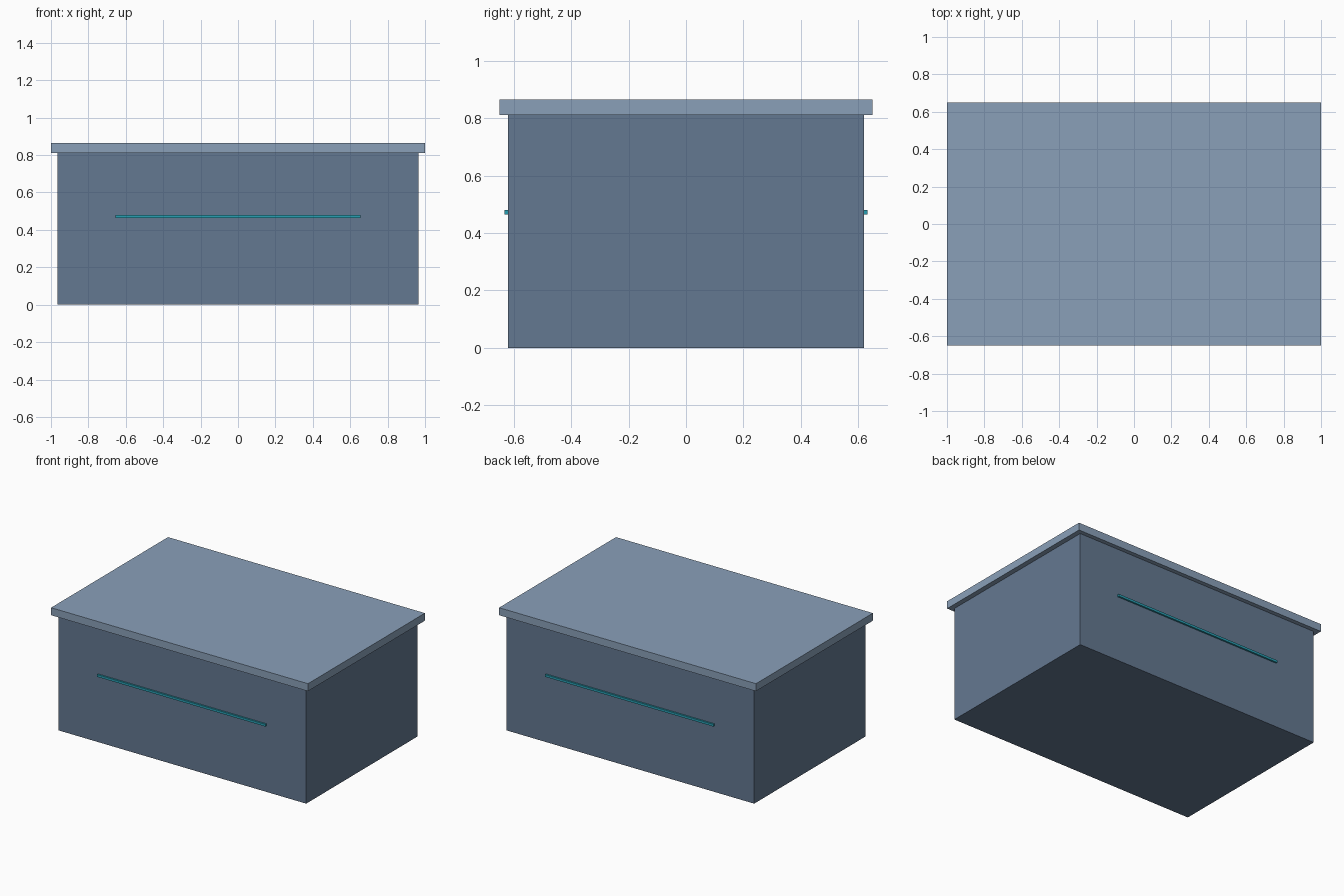
import bpy

if "Cube" in bpy.data.objects:
    bpy.data.objects.remove(bpy.data.objects["Cube"])


def material(name, rgb):
    m = bpy.data.materials.new(name)
    m.diffuse_color = (*rgb, 1.0)
    m.use_nodes = True
    m.node_tree.nodes["Principled BSDF"].inputs["Base Color"].default_value = m.diffuse_color
    return m


def box(name, x, y, z, mat):
    """Box from (min, max) ranges along each axis."""
    spans = (x, y, z)
    bpy.ops.mesh.primitive_cube_add(size=1, location=[(a + b) / 2 for a, b in spans])
    ob = bpy.context.object
    ob.name = name
    ob.scale = [b - a for a, b in spans]
    bpy.ops.object.transform_apply(location=False, rotation=False, scale=True)
    ob.data.materials.append(mat)
    return ob


slate = material("slate_blue", (0.127, 0.188, 0.282))
pale = material("pale_blue_grey", (0.254, 0.352, 0.485))
teal = material("teal", (0.022, 0.342, 0.445))

# Main block and overhanging top slab
box("body", (-0.965, 0.965), (-0.62, 0.62), (0.0, 0.812), slate)
box("top_slab", (-1.0, 1.0), (-0.65, 0.65), (0.812, 0.865), pale)

# Thin accent strips on front and back
for name, side in (("front_strip", -1), ("back_strip", 1)):
    y = sorted((side * 0.615, side * 0.632))
    box(name, (-0.655, 0.655), y, (0.464, 0.48), teal)
